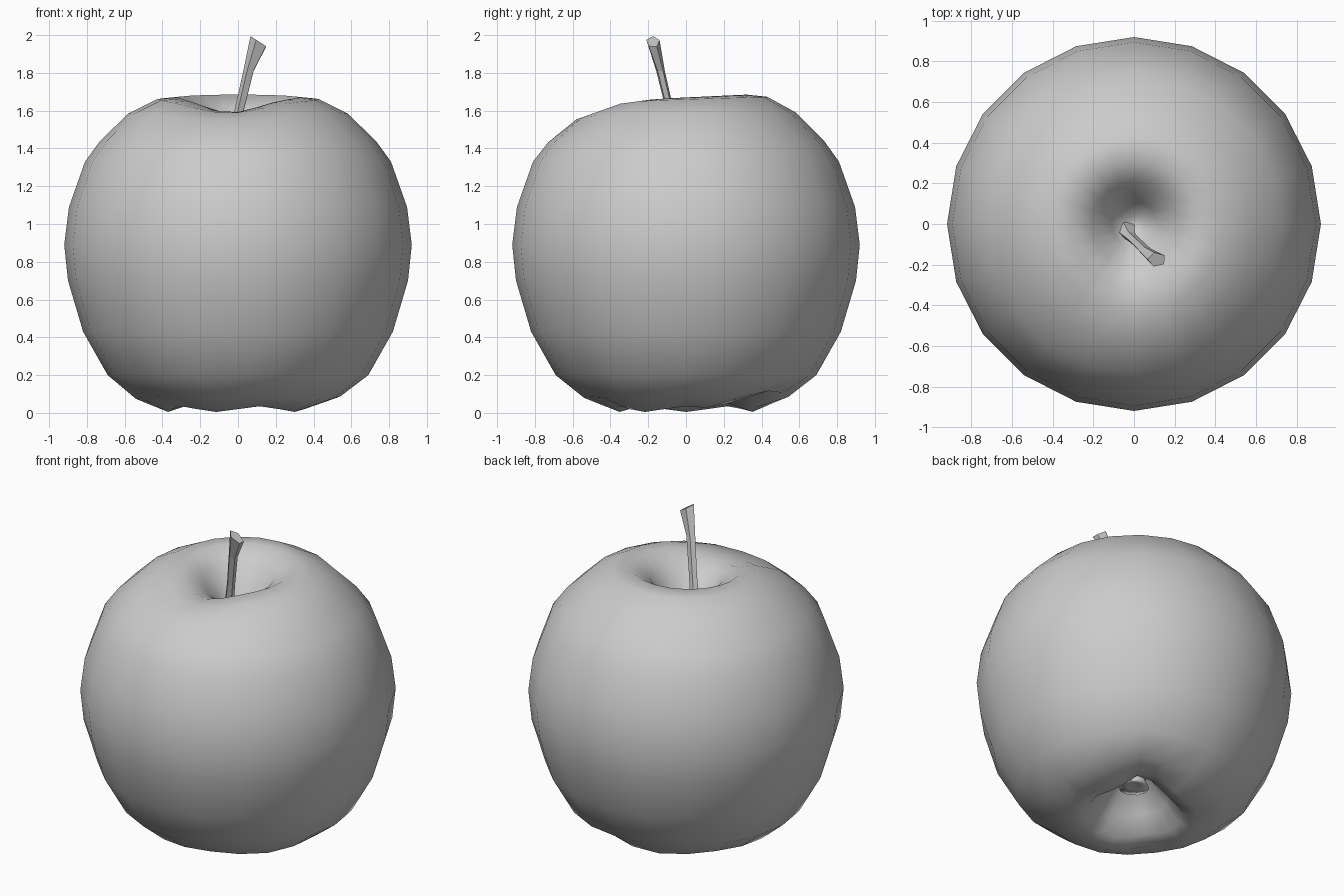
import bpy, bmesh, math
from mathutils import Vector

if "Cube" in bpy.data.objects:
    bpy.data.objects.remove(bpy.data.objects["Cube"])

SIDES = 20


def finish(name, bm, smooth):
    bmesh.ops.recalc_face_normals(bm, faces=bm.faces)
    mesh = bpy.data.meshes.new(name)
    bm.to_mesh(mesh)
    bm.free()
    for p in mesh.polygons:
        p.use_smooth = smooth
    obj = bpy.data.objects.new(name, mesh)
    bpy.context.collection.objects.link(obj)
    return obj


def loft(name, rings, smooth):
    """Skin a list of closed rings and cap both ends."""
    bm = bmesh.new()
    loops = [[bm.verts.new(co) for co in ring] for ring in rings]
    n = len(loops[0])
    for a, b in zip(loops, loops[1:]):
        for i in range(n):
            j = (i + 1) % n
            bm.faces.new((a[i], a[j], b[j], b[i]))
    bm.faces.new(loops[0][::-1])
    bm.faces.new(loops[-1])
    return finish(name, bm, smooth)


def bump(angle, centre, width):
    d = (angle - centre + math.pi) % (2 * math.pi) - math.pi
    return math.exp(-(d / width) ** 2)


# Fruit: radius, height, top-rim dip weight, bottom-rim notch weight, bottom lobe weight
PROFILE = [
    (0.03, 0.31, 0, 0, 0), (0.10, 0.29, 0, 0, 0.2), (0.20, 0.15, 0, 0.6, 0.6),
    (0.28, 0.05, 0, 1, 1), (0.37, 0.02, 0, 1, 1), (0.54, 0.08, 0, 0.4, 0.4),
    (0.69, 0.20, 0, 0, 0), (0.82, 0.43, 0, 0, 0), (0.90, 0.70, 0, 0, 0),
    (0.92, 0.89, 0, 0, 0), (0.895, 1.09, 0, 0, 0), (0.81, 1.33, 0, 0, 0),
    (0.73, 1.44, 0.1, 0, 0), (0.58, 1.585, 0.4, 0, 0), (0.43, 1.66, 0.9, 0, 0),
    (0.32, 1.67, 1, 0, 0), (0.21, 1.60, 0.7, 0, 0), (0.11, 1.46, 0.2, 0, 0),
    (0.04, 1.36, 0, 0, 0),
]
rings = []
for r, z, top, notch, lobe in PROFILE:
    ring = []
    for i in range(SIDES):
        a = 2 * math.pi * i / SIDES
        dz = top * (0.015 * math.sin(a) - 0.065 * bump(a, math.radians(-97), 0.6))
        dz += notch * 0.09 * bump(a, math.radians(55), 0.4)
        dz += lobe * 0.015 * math.cos(5 * a)
        ring.append((r * math.cos(a), r * math.sin(a), max(0.005, z + dz)))
    rings.append(ring)
loft("apple_fruit", rings, True)

# Stem: leaning, flared at its base and tip, with a slanted cut end
PATH = [
    (-0.045, -0.02, 1.34, 0.055, 0), (-0.02, -0.06, 1.48, 0.03, 0),
    (0.008, -0.085, 1.60, 0.027, 0), (0.058, -0.135, 1.81, 0.030, 0),
    (0.112, -0.175, 1.965, 0.046, 0.65),
]
loft("stem", [[(x + r * math.cos(t), y + r * 0.8 * math.sin(t), z - slant * r * math.cos(t))
               for t in (2 * math.pi * k / 5 + 0.6 for k in range(5))]
              for x, y, z, r, slant in PATH], False)

# Calyx: small tuft inside the bottom hollow
loft("calyx", [[(r * math.cos(t), r * math.sin(t), z)
                for t in (2 * math.pi * k / 10 for k in range(10))]
               for r, z in ((0.06, 0.32), (0.07, 0.26), (0.09, 0.22), (0.04, 0.235))], True)
